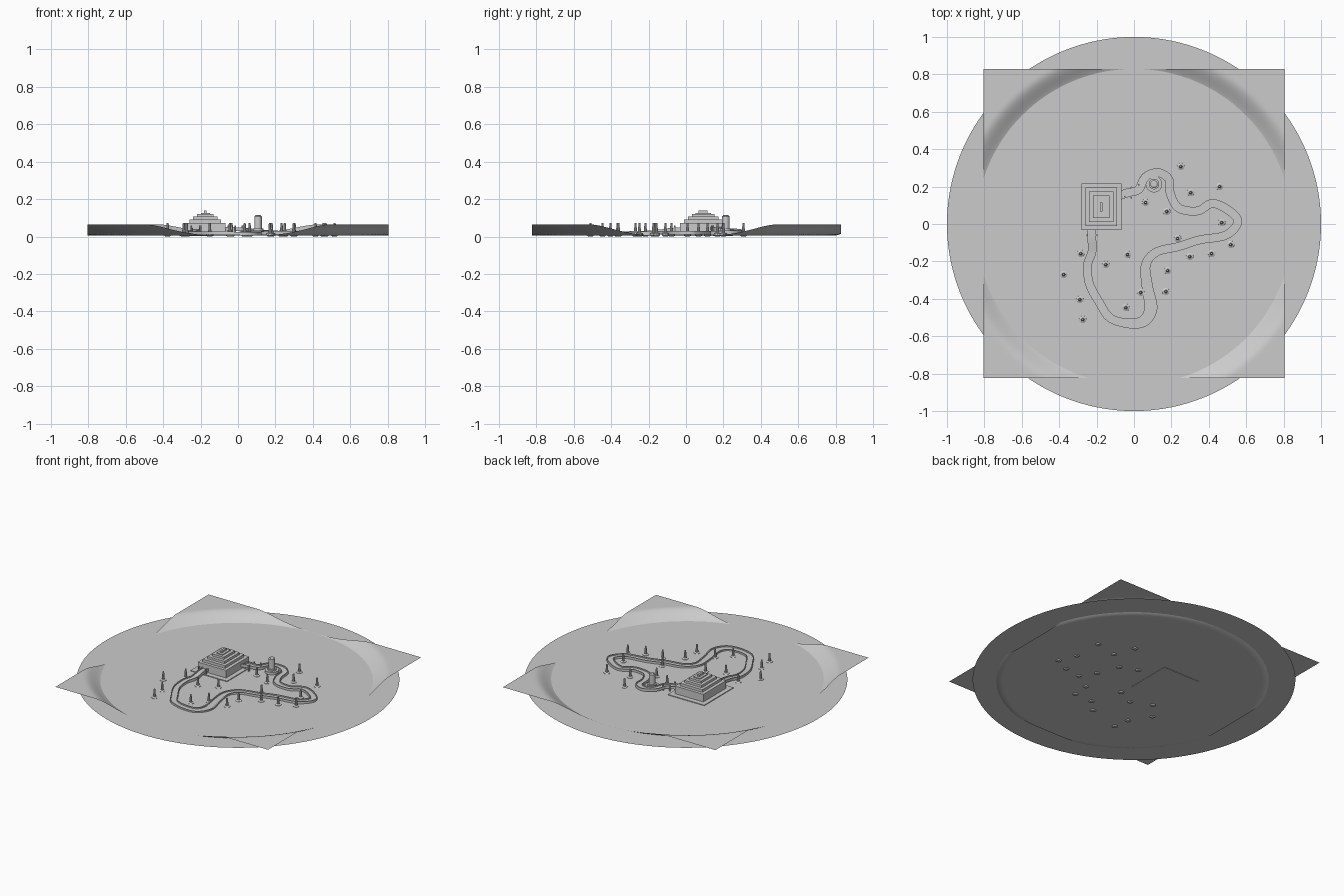
import bpy, bmesh, math
from mathutils import Vector

if "Cube" in bpy.data.objects:
    bpy.data.objects.remove(bpy.data.objects["Cube"])

def make(name, bm, smooth=False):
    bmesh.ops.recalc_face_normals(bm, faces=bm.faces)
    me = bpy.data.meshes.new(name)
    bm.to_mesh(me)
    bm.free()
    ob = bpy.data.objects.new(name, me)
    bpy.context.collection.objects.link(ob)
    for p in me.polygons:
        p.use_smooth = smooth
    return ob

def box(name, x, y, hx, hy, z0, z1):
    bm = bmesh.new()
    bmesh.ops.create_cube(bm, size=1)
    for v in bm.verts:
        v.co = Vector((x + v.co.x * 2 * hx, y + v.co.y * 2 * hy, (z0 + z1) / 2 + v.co.z * (z1 - z0)))
    return make(name, bm)

def lathe(name, x, y, prof, n):
    # closed solid turned from (radius, z) pairs
    bm = bmesh.new()
    rings = [[bm.verts.new((x + r * math.cos(2 * math.pi * i / n), y + r * math.sin(2 * math.pi * i / n), z))
              for i in range(n)] for r, z in prof]
    for a, b in zip(rings, rings[1:]):
        for i in range(n):
            bm.faces.new((a[i], a[(i + 1) % n], b[(i + 1) % n], b[i]))
    bm.faces.new(rings[0][::-1])
    bm.faces.new(rings[-1])
    return make(name, bm)

# Large flat ground disc
bm = bmesh.new()
bmesh.ops.create_circle(bm, cap_ends=True, segments=128, radius=1)
for v in bm.verts:
    v.co.z = 0.015
make("ground_disc", bm)

# Square terrain sheet rising to a rim outside a round bowl
bm = bmesh.new()
bmesh.ops.create_grid(bm, x_segments=120, y_segments=120, size=1)
for v in bm.verts:
    x, y = v.co.x * 0.804, 0.003 + v.co.y * 0.827
    t = min(1, max(0, (math.hypot(x, y + 0.015) - 0.81) / 0.14))
    v.co = (x, y, 0.006 + 0.059 * t * t * (3 - 2 * t))
make("terrain_rim", bm, True)

# Stepped pyramid
PX, PY = -0.175, 0.092
tiers = [(0.138, 0.158, 0.004, 0.020), (0.107, 0.124, 0.020, 0.066), (0.107, 0.124, 0.066, 0.072),
         (0.085, 0.103, 0.072, 0.090), (0.065, 0.081, 0.090, 0.106), (0.045, 0.060, 0.106, 0.121),
         (0.024, 0.042, 0.121, 0.127), (0.007, 0.024, 0.127, 0.139)]
for i, (hx, hy, z0, z1) in enumerate(tiers):
    box("pyramid_tier_%d" % i, PX, PY, hx, hy, z0, z1)

# Round tower with a ring platform
lathe("tower", 0.107, 0.213, [(0.020, 0.01), (0.020, 0.108), (0.014, 0.112), (0.014, 0.114)], 24)
lathe("tower_platform", 0.107, 0.213, [(0.044, 0.01), (0.044, 0.032), (0.028, 0.032), (0.028, 0.042)], 32)

# Winding channel: x, y, rim height
path = [(-.225, -.02, .048), (-.225, -.08, .046), (-.225, -.15, .036), (-.248, -.22, .030), (-.238, -.32, .028),
        (-.185, -.42, .028), (-.13, -.50, .028), (-.04, -.53, .026), (.05, -.52, .024), (.09, -.45, .024),
        (.072, -.34, .024), (.063, -.22, .026), (.12, -.15, .028), (.24, -.12, .03), (.35, -.085, .03),
        (.49, -.06, .03), (.555, .01, .03), (.51, .07, .03), (.42, .11, .03), (.34, .07, .03),
        (.24, .085, .03), (.195, .16, .03), (.185, .24, .032), (.127, .275, .036), (.06, .25, .042),
        (.025, .185, .046), (-.03, .168, .05), (-.085, .15, .052)]
P = [Vector(p) for p in path]
pts = []
for i in range(len(P) - 1):
    a, b, c, d = P[max(i - 1, 0)], P[i], P[i + 1], P[min(i + 2, len(P) - 1)]
    for k in range(10):
        t = k / 10
        pts.append(0.5 * (2 * b + (c - a) * t + (2 * a - 5 * b + 4 * c - d) * t * t + (3 * b - a - 3 * c + d) * t ** 3))
pts.append(P[-1])
section = [(-1, -.018), (-1, 0), (-.75, 0), (-.75, -.008), (.75, -.008), (.75, 0), (1, 0), (1, -.018)]
bm = bmesh.new()
prev = None
for i, p in enumerate(pts):
    tan = pts[min(i + 1, len(pts) - 1)] - pts[max(i - 1, 0)]
    side = Vector((tan.y, -tan.x, 0)).normalized()
    # the splash basin is a little wider
    w = 0.023 + 0.012 * max(0, 1 - abs(i - 90) / 25)
    ring = [bm.verts.new(p + side * s * w + Vector((0, 0, h))) for s, h in section]
    if prev:
        for j in range(8):
            bm.faces.new((prev[j], prev[(j + 1) % 8], ring[(j + 1) % 8], ring[j]))
    else:
        bm.faces.new(ring)
    prev = ring
bm.faces.new(prev[::-1])
make("water_channel", bm)

# Posts under the raised ends of the channel
for i, (x, y) in enumerate([(-.25, -.06), (-.2, -.06), (-.05, .145), (-.015, .195), (.025, .21), (-.015, .14)]):
    lathe("channel_post_%d" % i, x, y, [(0.005, 0.01), (0.005, 0.058)], 8)

# Scattered tree trunks on low mounds
trees = [(.25, .307), (.303, .168), (.458, .2), (.175, .067), (.062, .115), (.469, .008), (.517, -.11),
         (.415, -.158), (.298, -.174), (.233, -.078), (.18, -.249), (.17, -.361), (.036, -.366), (-.044, -.447),
         (-.274, -.511), (-.29, -.404), (-.376, -.27), (-.285, -.158), (-.151, -.217), (-.034, -.163)]
for i, (x, y) in enumerate(trees):
    lathe("tree_%d" % i, x, y, [(0.012, 0), (0.021, 0.009), (0.020, 0.017), (0.009, 0.022),
                                (0.007, 0.05), (0.005, 0.073)], 10)
